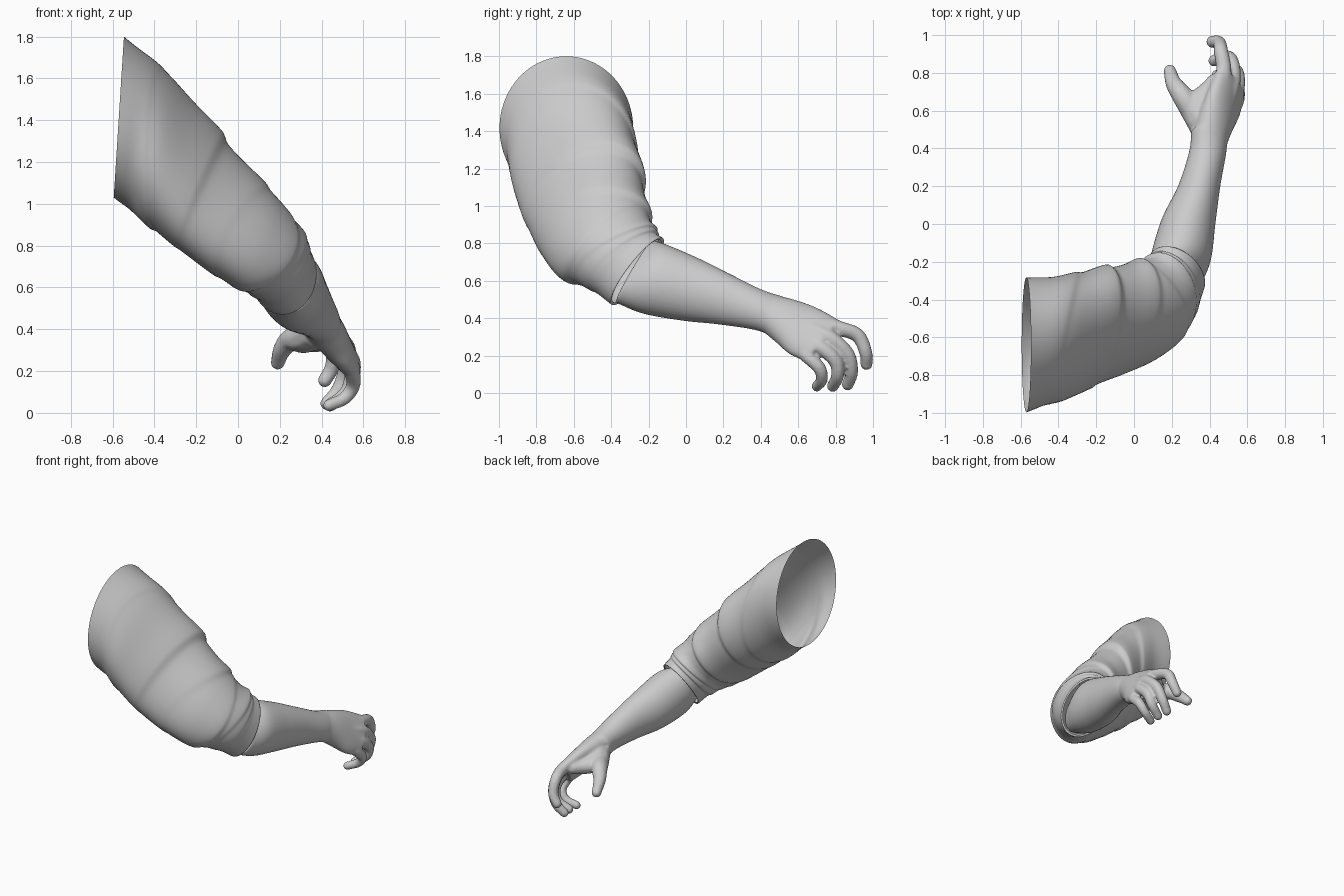
import bpy, bmesh, math
from mathutils import Vector

if "Cube" in bpy.data.objects:
    bpy.data.objects.remove(bpy.data.objects["Cube"])


def spline(pts, t):
    """Catmull-Rom through a list of vectors."""
    i = min(int(t), len(pts) - 2)
    f = t - i
    b, c = pts[i], pts[i + 1]
    a = pts[i - 1] if i else b * 2 - c
    d = pts[i + 2] if i + 2 < len(pts) else c * 2 - b
    return 0.5 * (2 * b + (c - a) * f + (2 * a - 5 * b + 4 * c - d) * f * f
                  + (3 * b - a - 3 * c + d) * f ** 3)


def loft(bm, rings, sides, steps, scale=lambda t, a: 1.0, capped=True):
    """Skin elliptical rings given as (centre, half axis u, half axis v)."""
    C, U, V = [[Vector(r[k]) for r in rings] for k in range(3)]
    count = (len(rings) - 1) * steps
    rows = []
    for i in range(count + 1):
        t = i / steps
        c, u, v = spline(C, t), spline(U, t), spline(V, t)
        row = []
        for k in range(sides):
            a = math.tau * k / sides
            row.append(bm.verts.new(c + (u * math.cos(a) + v * math.sin(a)) * scale(t, a)))
        rows.append(row)
    for r, s in zip(rows, rows[1:]):
        for k in range(sides):
            j = (k + 1) % sides
            bm.faces.new((r[k], r[j], s[j], s[k]))
    if capped:
        bm.faces.new(rows[0])
        bm.faces.new(rows[-1])
    return rows


def finish(bm, name):
    bmesh.ops.recalc_face_normals(bm, faces=bm.faces)
    mesh = bpy.data.meshes.new(name)
    bm.to_mesh(mesh)
    bm.free()
    mesh.shade_smooth()
    ob = bpy.data.objects.new(name, mesh)
    bpy.context.collection.objects.link(ob)
    return ob


# Sleeve: rings from the shoulder opening to the cuff, with cloth folds
sleeve_rings = [
    ((-.57, -.64, 1.415), (0, -.365, 0), (.025, 0, .393)),
    ((-.40, -.61, 1.275), (0, -.34, -.03), (.07, .03, .35)),
    ((-.17, -.54, 1.035), (-.02, -.31, -.04), (.10, .055, .27)),
    ((.06, -.465, .835), (.06, -.26, -.065), (.11, .065, .215)),
    ((.17, -.37, .73), (.10, -.185, -.08), (.125, .07, .15)),
    ((.225, -.26, .65), (.10, -.13, -.12), (.11, .05, .13)),
]
# position along the sleeve, height, slant, angle of slant
folds = [(1.05, .04, .4, 3.8), (1.9, .085, .06, 2.2), (2.75, .06, .35, 3.0),
         (3.3, .045, .3, 0.2), (3.9, .07, .2, 2.4), (4.3, .07, .12, 3.2)]


def cloth(t, a):
    s = 0.98 + 0.02 * math.sin(3 * a + 1.5 * t) * math.sin(math.pi * t / 5)
    # hollow on the front, just past the shoulder opening
    s -= 0.05 * math.exp(-((t - 0.6) / 0.35) ** 2) * max(0, math.cos(a + 0.5)) ** 2
    for t0, height, slant, angle in folds:
        d = t - t0 - slant * math.cos(a - angle)
        width = 0.38 if d < 0 else 0.08
        s += height * (0.55 + 0.45 * math.cos(a - angle)) * math.exp(-(d / width) ** 2)
    blend = max(0, min(1, (4.95 - t) / 0.4))
    return 1.02 + (s - 1.02) * blend


bm = bmesh.new()
rows = loft(bm, sleeve_rings, 72, 24, cloth, capped=False)
# cuff rim tucked inward
mid = sum((v.co for v in rows[-1]), Vector()) / 72
back = (Vector(sleeve_rings[4][0]) - Vector(sleeve_rings[5][0])) * 0.03
inner = [bm.verts.new(mid + (v.co - mid) * .93 + back) for v in rows[-1]]
for k in range(72):
    j = (k + 1) % 72
    bm.faces.new((rows[-1][k], rows[-1][j], inner[j], inner[k]))
finish(bm, "sleeve")

# Forearm and hand: overlapping forms fused into one skin
bm = bmesh.new()
loft(bm, [
    ((.215, -.28, .65), (.137, -.04, -.04), (0, .09, .162)),
    ((.25, -.17, .61), (.157, -.02, -.02), (.01, .06, .184)),
    ((.29, .02, .555), (.142, -.01, -.01), (.01, .04, .168)),
    ((.345, .20, .503), (.112, 0, 0), (.0, .03, .136)),
    ((.39, .38, .447), (.098, 0, 0), (-.01, .02, .108)),
    ((.40, .49, .41), (.095, 0, 0), (-.02, .03, .105)),
], 40, 8)
# palm
loft(bm, [
    ((.395, .42, .435), (.03, -.02, -.095), (.09, 0, .02)),
    ((.43, .53, .385), (.05, -.05, -.11), (.08, 0, .03)),
    ((.47, .63, .33), (.06, -.075, -.12), (.065, 0, .03)),
    ((.51, .74, .275), (.055, -.09, -.105), (.05, .005, .03)),
], 32, 8)

# digits: knuckle-to-tip paths with start and end radius
digits = [
    ([(.44, .66, .39), (.475, .80, .35), (.46, .915, .31), (.45, .96, .22), (.415, .965, .155)], .046, .034),
    ([(.49, .64, .35), (.525, .77, .295), (.515, .865, .205), (.48, .885, .11), (.425, .865, .045)], .046, .033),
    ([(.50, .62, .30), (.545, .72, .245), (.545, .80, .17), (.515, .81, .09), (.44, .785, .037)], .046, .033),
    ([(.50, .57, .27), (.545, .65, .195), (.55, .715, .13), (.51, .725, .07), (.435, .70, .036)], .042, .030),
    ([(.38, .51, .385), (.315, .60, .355), (.255, .68, .35), (.21, .745, .30), (.19, .81, .24)], .085, .035),
    # web of flesh between thumb and forefinger
    ([(.36, .54, .38), (.345, .61, .36), (.355, .66, .35), (.39, .70, .345), (.43, .75, .345)], .08, .048),
]
for path, r0, r1 in digits:
    pts = [Vector(p) for p in path]
    for i in range(49):
        f = i / 48
        r = r1 + (r0 - r1) * (1 - f) ** 1.2
        for v in bmesh.ops.create_icosphere(bm, subdivisions=2, radius=r)["verts"]:
            v.co += spline(pts, 4 * f)

arm = finish(bm, "forearm_and_hand")
fuse = arm.modifiers.new("fuse", 'REMESH')
fuse.mode = 'VOXEL'
fuse.voxel_size = 0.009
fuse.use_smooth_shade = True
soft = arm.modifiers.new("soften", 'SMOOTH')
soft.factor = 0.5
soft.iterations = 5
